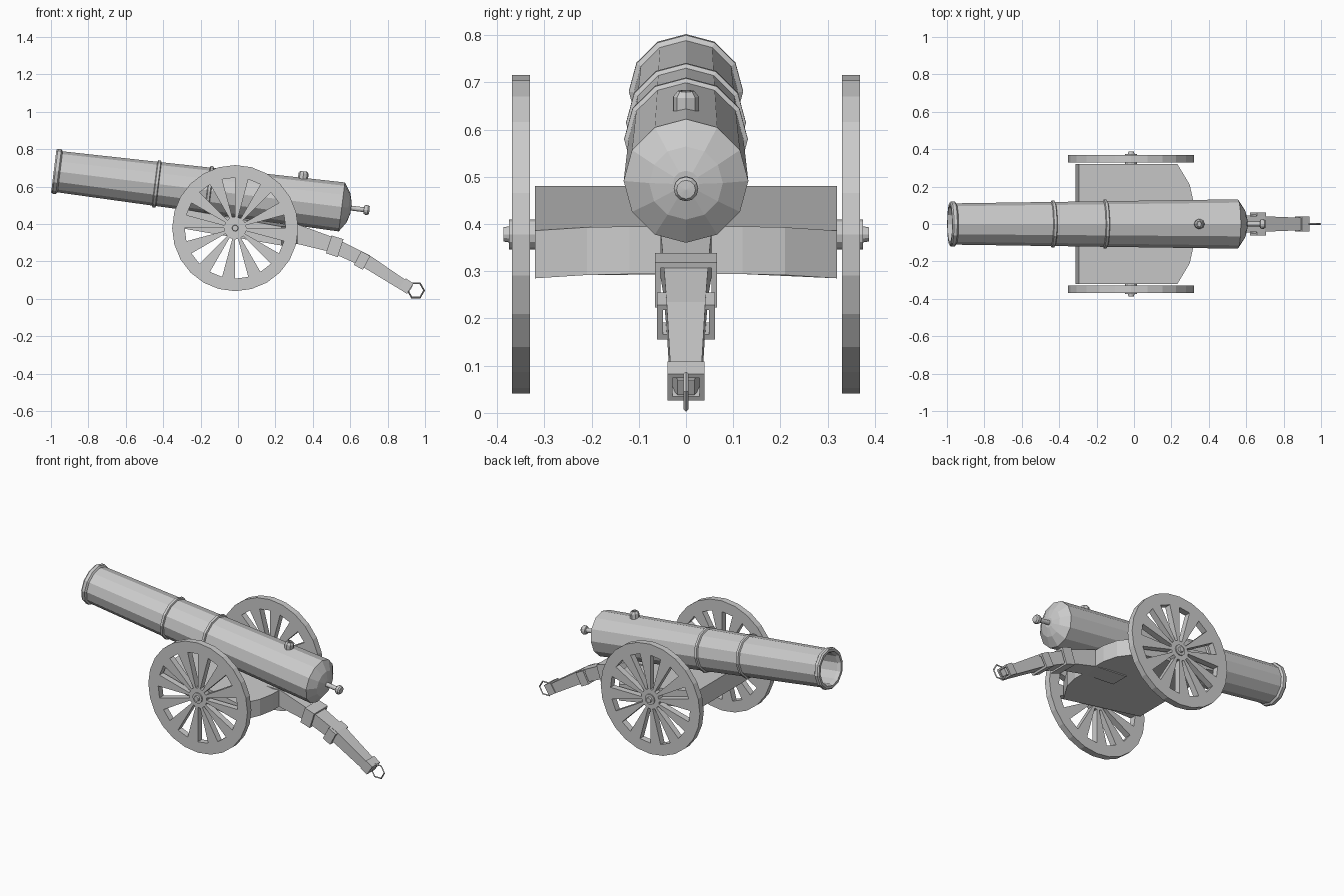
import bpy, bmesh
from math import sin, cos, pi, radians, atan2
from mathutils import Vector, Matrix

if "Cube" in bpy.data.objects:
    bpy.data.objects.remove(bpy.data.objects["Cube"])


def make(name, bm):
    bmesh.ops.remove_doubles(bm, verts=bm.verts, dist=1e-5)
    bmesh.ops.recalc_face_normals(bm, faces=bm.faces)
    me = bpy.data.meshes.new(name)
    bm.to_mesh(me)
    bm.free()
    ob = bpy.data.objects.new(name, me)
    bpy.context.collection.objects.link(ob)
    return ob


def lathe(name, prof, origin, axis, n=12, closed=False):
    """Revolve (distance along axis, radius) points around an axis."""
    a = Vector(axis).normalized()
    side = Vector((0, 1, 0)) if abs(a.y) < 0.9 else Vector((1, 0, 0))
    up = side.cross(a)
    bm = bmesh.new()
    rings = [[bm.verts.new(Vector(origin) + a * s + (up * cos(2 * pi * i / n) + side * sin(2 * pi * i / n)) * r)
              for i in range(n)] if r > 0 else [bm.verts.new(Vector(origin) + a * s)] * n for s, r in prof]
    for p, q in zip(rings, rings[1:]):
        for i in range(n):
            j = (i + 1) % n
            vs = list(dict.fromkeys((p[i], p[j], q[j], q[i])))
            if len(vs) > 2:
                bm.faces.new(vs)
    return make(name, bm)


def loft(name, loops):
    """Skin between vertex loops and cap both ends."""
    bm = bmesh.new()
    rings = [[bm.verts.new(c) for c in loop] for loop in loops]
    n = len(rings[0])
    for p, q in zip(rings, rings[1:]):
        for i in range(n):
            bm.faces.new((p[i], p[(i + 1) % n], q[(i + 1) % n], q[i]))
    bm.faces.new(rings[0])
    bm.faces.new(rings[-1])
    return make(name, bm)


def strap(name, x, z, tilt, length, height, width, t):
    """Rectangular loop of four bars around the trail."""
    bm = bmesh.new()
    m = Matrix.Translation((x, 0, z)) @ Matrix.Rotation(tilt, 4, 'Y')
    for s in (-1, 1):
        for off, size in (((0, s * (width - t) / 2, 0), (length, t, height)),
                          ((0, 0, s * (height - t) / 2), (length, width - 2 * t, t))):
            bmesh.ops.create_cube(bm, size=1, matrix=m @ Matrix.Translation(off) @ Matrix.Diagonal((*size, 1)))
    return make(name, bm)


# Barrel with bands, bore, rounded breech and knob
tilt = radians(7.1)
d = Vector((cos(tilt), 0, -sin(tilt)))
u = Vector((sin(tilt), 0, cos(tilt)))
muzzle = Vector((-0.985, 0, 0.683))


def rad(s):
    return 0.11 + 0.0142 * s


prof = [(0.6, 0), (0.6, 0.09), (0.02, 0.09), (0, 0.1), (0, 0.115), (0.008, 0.121), (0.026, 0.121), (0.034, rad(0.034))]
for s in (0.555, 0.837):
    prof += [(s - 0.011, rad(s)), (s - 0.007, rad(s) + 0.009), (s + 0.007, rad(s) + 0.009), (s + 0.011, rad(s))]
prof += [(1.552, 0.132), (1.588, 0.078), (1.602, 0.028), (1.602, 0)]
lathe("barrel", prof, muzzle, d)
lathe("breech_knob", [(1.59, 0), (1.59, 0.013), (1.67, 0.013), (1.672, 0.022), (1.68, 0.026),
                      (1.692, 0.026), (1.7, 0.02), (1.702, 0)], muzzle, d)
lathe("vent", [(0.11, 0.027), (0.152, 0.027), (0.164, 0.018), (0.164, 0.012), (0.14, 0.012), (0.14, 0)],
      muzzle + d * 1.327, u, 8)

# Wheels: every other wedge is left open, plus hubs
C = Vector((-0.015, 0, 0.378))
radii = (0.06, 0.27, 0.337)
for side, label in ((-1, "front"), (1, "back")):
    bm = bmesh.new()
    rings = [[bm.verts.new((r * cos(i * pi / 12), 0, r * sin(i * pi / 12))) for i in range(24)] for r in radii]
    bm.faces.new(rings[0])
    for k in (0, 1):
        for i in range(24):
            if k == 1 or i % 2:
                j = (i + 1) % 24
                bm.faces.new((rings[k][i], rings[k][j], rings[k + 1][j], rings[k + 1][i]))
    wheel = make(label + "_wheel", bm)
    wheel.location = C + Vector((0, side * 0.349, 0))
    mod = wheel.modifiers.new("thickness", 'SOLIDIFY')
    mod.thickness, mod.offset = 0.038, 0
    lathe(label + "_hub", [(0.31, 0), (0.31, 0.032), (0.375, 0.032), (0.375, 0.017), (0.387, 0.015), (0.387, 0)],
          C, (0, side, 0))
lathe("axle", [(-0.34, 0), (-0.34, 0.018), (0.34, 0.018), (0.34, 0)], C, (0, 1, 0))

# Carriage bed: sloping slab with clipped rear corners
half = [(-0.295, 0.32, 0.48), (0.232, 0.32, 0.386), (0.298, 0.21, 0.393), (0.318, 0.12, 0.395)]
top = half + [(x, -y, z) for x, y, z in reversed(half)]
bottom = [(x - (0.017 if x < 0 else 0), y, z - 0.101) for x, y, z in top]
loft("carriage_bed", [top, bottom])

# Trail beam: top x/z, bottom x/z, half width
sections = [(0.1, 0.40, 0.1, 0.31, 0.055), (0.326, 0.396, 0.315, 0.294, 0.055), (0.52, 0.325, 0.49, 0.252, 0.048),
            (0.70, 0.235, 0.66, 0.175, 0.041), (0.90, 0.098, 0.866, 0.05, 0.033)]
loft("trail", [[(a, -w, b), (a, w, b), (c, w, e), (c, -w, e)] for a, b, c, e, w in sections])
strap("upper_strap", 0.517, 0.281, radians(18), 0.066, 0.1, 0.132, 0.012)
strap("lower_strap", 0.663, 0.205, radians(28), 0.055, 0.083, 0.122, 0.012)
strap("end_strap", 0.9, 0.068, radians(33), 0.05, 0.066, 0.078, 0.01)
loft("trail_tip", [[(a, -w, b), (a, w, b), (c, w, e), (c, -w, e)] for a, b, c, e, w in
                   ((0.89, 0.1, 0.866, 0.05, 0.03), (0.935, 0.07, 0.915, 0.038, 0.018))])

# Hexagonal towing ring
bpy.ops.mesh.primitive_torus_add(major_segments=6, minor_segments=4, major_radius=0.044, minor_radius=0.005,
                                 location=(0.951, 0, 0.045), rotation=(pi / 2, 0, 0))
bpy.context.object.name = "towing_ring"
